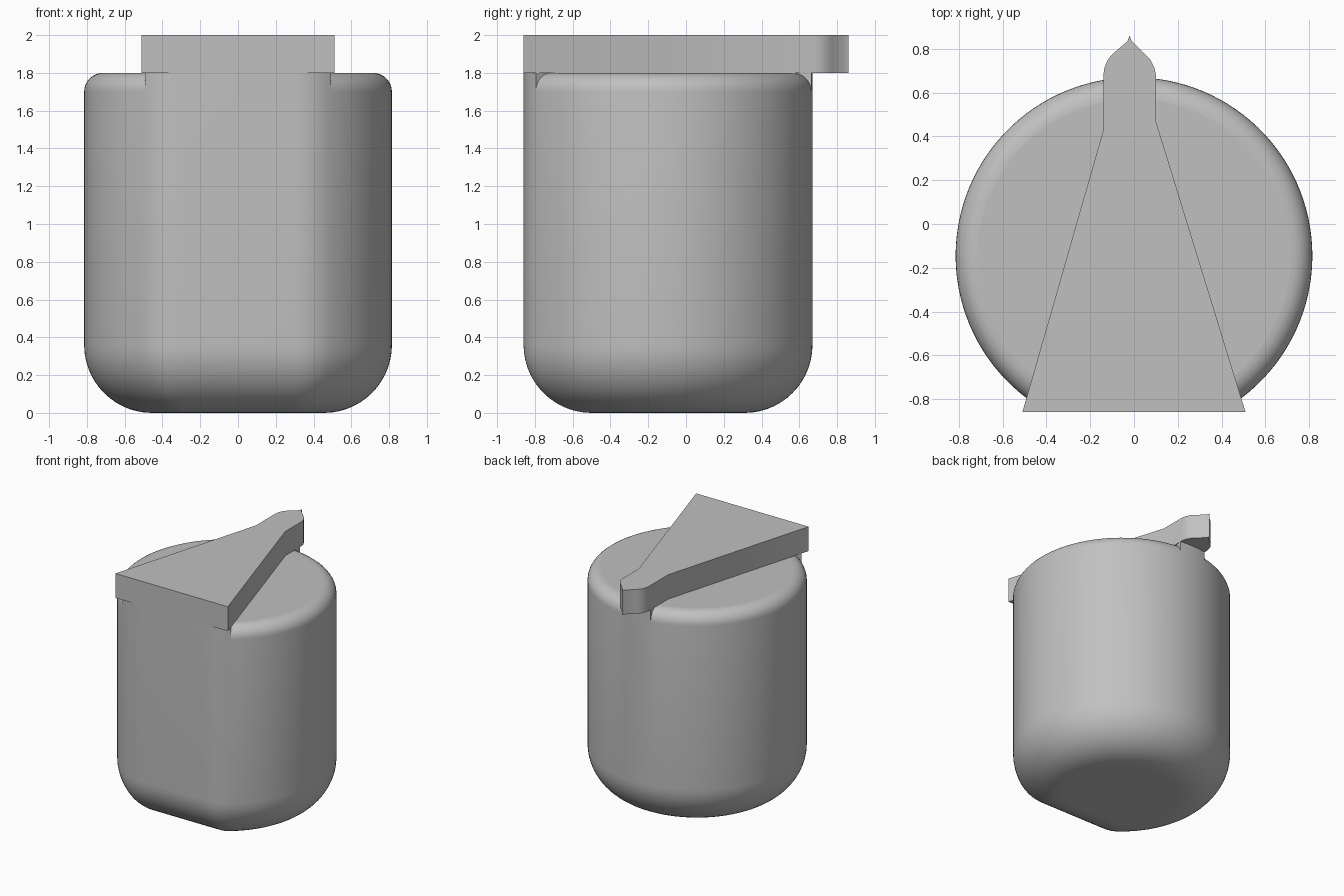
import bpy, bmesh
from math import sin, cos, pi, atan2, asin, sqrt

cube = bpy.data.objects.get("Cube")
if cube:
    bpy.data.objects.remove(cube)

grey = bpy.data.materials.new("plain_grey")
grey.use_nodes = True
grey.diffuse_color = (0.53, 0.53, 0.53, 1)
grey.node_tree.nodes["Principled BSDF"].inputs["Base Color"].default_value = grey.diffuse_color

RADIUS, FLAT, CORNER, CENTRE_Y = 0.815, 0.715, 0.32, -0.145
BOTTOM, EDGE, TOP = 0.36, 0.10, 1.8


def finish(bm, name):
    mesh = bpy.data.meshes.new(name)
    bm.to_mesh(mesh)
    bm.free()
    mesh.materials.append(grey)
    obj = bpy.data.objects.new(name, mesh)
    bpy.context.collection.objects.link(obj)
    bpy.ops.object.select_all(action="DESELECT")
    obj.select_set(True)
    bpy.context.view_layer.objects.active = obj
    bpy.ops.object.shade_smooth_by_angle(angle=pi / 6)
    return obj


def outline_point(kind, t, inset):
    """Point on the flat-fronted circle, moved inwards by inset."""
    f = max(CORNER - inset, 0)
    r, front = RADIUS - inset - f, FLAT - inset - f
    cx = sqrt(r * r - front * front)
    start = atan2(cx, front)
    if kind == "arc":
        a = start + t * (2 * pi - 2 * start)
        return (RADIUS - inset) * sin(a), CENTRE_Y - (RADIUS - inset) * cos(a)
    a = t * start
    side = 1 if kind == "left" else -1
    return side * (cx + f * sin(a)), CENTRE_Y - front - f * cos(a)


def steps(a, b, n):
    return [a + (b - a) * i / n for i in range(n + 1)]


# Columns around the body: kind, position, whether the top edge is rounded
start = atan2(*[sqrt((RADIUS - CORNER) ** 2 - (FLAT - CORNER) ** 2), FLAT - CORNER])
lug = [(pi + asin(x / RADIUS) - start) / (2 * pi - 2 * start) for x in (-0.10, 0.14)]
columns = [("left", t, False) for t in steps(0, 1, 8)]
columns += [("arc", t, True) for t in steps(0, lug[0], 44)]
columns += [("arc", t, False) for t in steps(lug[0], lug[1], 6)]
columns += [("arc", t, True) for t in steps(lug[1], 1, 44)]
columns += [("right", t, False) for t in steps(1, 0, 8)]

# Body: rounded base, straight wall, small rounded top edge
bm = bmesh.new()
rings = []
for a in steps(0, pi / 2, 14):
    rings.append((BOTTOM * (1 - sin(a)), 0, BOTTOM * (1 - cos(a))))
for a in steps(0, pi / 2, 8):
    rings.append((0, EDGE * (1 - cos(a)), TOP - EDGE + EDGE * sin(a)))
grid = []
for base_inset, top_inset, z in rings:
    row = []
    for kind, t, rounded in columns:
        x, y = outline_point(kind, t, base_inset + (top_inset if rounded else 0))
        row.append(bm.verts.new((x, y, z)))
    grid.append(row)
n = len(columns)
for low, high in zip(grid, grid[1:]):
    for i in range(n):
        j = (i + 1) % n
        bm.faces.new((low[i], low[j], high[j], high[i]))
bm.faces.new(grid[0][::-1])
bm.faces.new(grid[-1])
bmesh.ops.remove_doubles(bm, verts=bm.verts, dist=1e-5)
body = finish(bm, "body")
for face in body.data.polygons:
    if abs(face.normal.z) > 0.999 and len(face.vertices) > 4:
        face.use_smooth = False

# Lid handle: wedge tapering back to a pointed tab
profile = [(-0.51, -0.86), (0.51, -0.86), (0.10, 0.47), (0.10, 0.68), (0.093, 0.715),
           (0.075, 0.75), (0.05, 0.775), (-0.01, 0.835), (-0.02, 0.86), (-0.03, 0.835),
           (-0.10, 0.775), (-0.12, 0.75), (-0.135, 0.715), (-0.14, 0.68), (-0.14, 0.43)]
bm = bmesh.new()
base = bm.faces.new([bm.verts.new((x, y, TOP)) for x, y in profile])
top = bmesh.ops.extrude_face_region(bm, geom=[base], use_keep_orig=True)
bmesh.ops.translate(bm, vec=(0, 0, 0.2),
                    verts=[v for v in top["geom"] if isinstance(v, bmesh.types.BMVert)])
bmesh.ops.recalc_face_normals(bm, faces=bm.faces)
finish(bm, "lid_handle")
